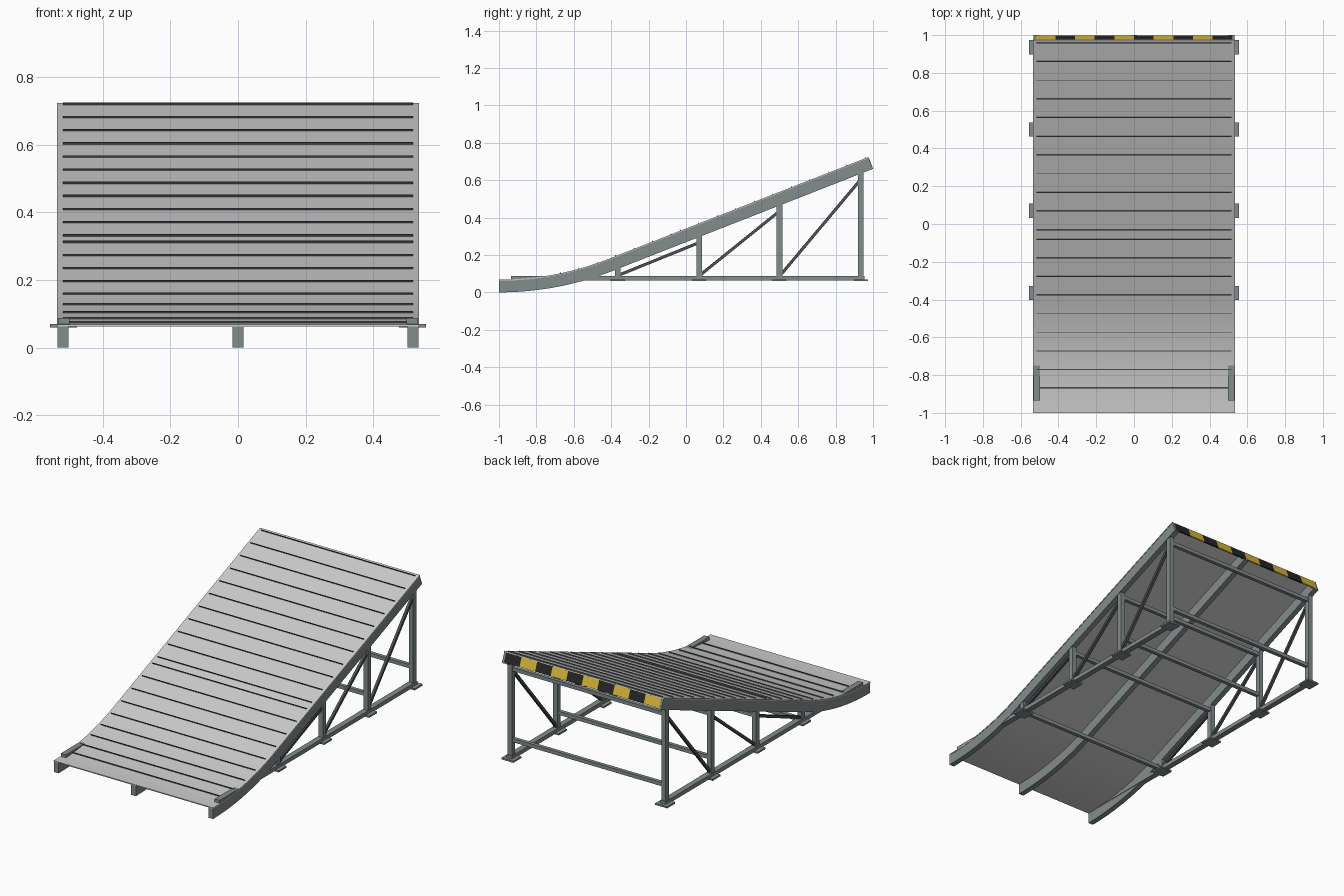
import bpy, bmesh
from math import sin, cos, tan, asin, radians
from mathutils import Matrix, Vector

if "Cube" in bpy.data.objects:
    bpy.data.objects.remove(bpy.data.objects["Cube"])


def material(name, rgb, rough=0.6):
    m = bpy.data.materials.new(name)
    m.use_nodes = True
    m.diffuse_color = (*rgb, 1)
    bsdf = m.node_tree.nodes["Principled BSDF"]
    bsdf.inputs["Base Color"].default_value = (*rgb, 1)
    bsdf.inputs["Roughness"].default_value = rough
    return m


DECK = material("light grey deck", (0.6, 0.6, 0.6))
STEEL = material("blue grey steel", (0.23, 0.265, 0.265))
DARK = material("dark grey steel", (0.075, 0.08, 0.085))
YELLOW = material("warning yellow", (0.7, 0.48, 0.04))
BLACK = material("warning black", (0.02, 0.02, 0.02))

# Riding surface: an arc that runs into a straight slope
RADIUS, SLOPE, FRONT_Z = 1.6, radians(21.4), 0.068
BEND_Y = RADIUS * sin(SLOPE) - 1
END_Y = 0.975
SIDE_X = 0.515


def surface(y):
    """Height and pitch of the riding surface at y."""
    if y < BEND_Y:
        a = asin((y + 1) / RADIUS)
        return FRONT_Z + RADIUS * (1 - cos(a)), a
    return FRONT_Z + RADIUS * (1 - cos(SLOPE)) + (y - BEND_Y) * tan(SLOPE), SLOPE


def below(y, depth):
    """Point at a depth square to the riding surface."""
    z, a = surface(y)
    return Vector((0, y + depth * sin(a), z - depth * cos(a)))


def finish(name, bm, mats):
    bmesh.ops.recalc_face_normals(bm, faces=bm.faces)
    me = bpy.data.meshes.new(name)
    bm.to_mesh(me)
    bm.free()
    for m in mats:
        me.materials.append(m)
    ob = bpy.data.objects.new(name, me)
    bpy.context.collection.objects.link(ob)
    return ob


def add_box(bm, centre, size, pitch=0.0, index=0):
    mat = Matrix.Translation(centre) @ Matrix.Rotation(pitch, 4, "X") @ Matrix.Diagonal((*size, 1))
    verts = bmesh.ops.create_cube(bm, size=1, matrix=mat)["verts"]
    for f in {f for v in verts for f in v.link_faces}:
        f.material_index = index


def box(name, centre, size, mat, pitch=0.0):
    bm = bmesh.new()
    add_box(bm, centre, size, pitch)
    return finish(name, bm, [mat])


def sweep(name, x, width, top, bottom, mat):
    """Rectangular section that follows the riding surface."""
    steps = 14
    ys = [-1 + (BEND_Y + 1) * i / steps for i in range(steps + 1)] + [END_Y]
    bm = bmesh.new()
    rings = []
    for y in ys:
        ring = []
        for side, depth in ((-1, top), (1, top), (1, bottom), (-1, bottom)):
            p = below(y, depth)
            ring.append(bm.verts.new((x + side * width / 2, p.y, p.z)))
        rings.append(ring)
    for a, b in zip(rings, rings[1:]):
        for i in range(4):
            j = (i + 1) % 4
            bm.faces.new((a[i], a[j], b[j], b[i]))
    bm.faces.new(rings[0])
    bm.faces.new(rings[-1])
    ob = finish(name, bm, [mat])
    bpy.ops.object.select_all(action="DESELECT")
    ob.select_set(True)
    bpy.context.view_layer.objects.active = ob
    bpy.ops.object.shade_smooth_by_angle(angle=radians(30))


def strut(name, x, start, end, thick, mat):
    """Square bar between two (y, z) points in a side frame."""
    d = Vector((0, end[0] - start[0], end[1] - start[1]))
    centre = Vector((x, (start[0] + end[0]) / 2, (start[1] + end[1]) / 2))
    pitch = Vector((0, 1)).angle_signed(Vector((d.y, d.z))) if d.y == 0 else asin(d.z / d.length)
    box(name, centre, (thick, d.length, thick), mat, pitch)


# Deck and curved stringers
sweep("deck", 0, 1.07, 0, 0.006, DECK)
for name, x in (("right_stringer", -0.517), ("centre_stringer", 0), ("left_stringer", 0.517)):
    sweep(name, x, 0.032, 0.006, 0.068, STEEL)

# Thin grip bars across the deck
bm = bmesh.new()
for y in [0.96 - 0.099 * i for i in range(11)] + [-0.08 - 0.0985 * i for i in range(9)]:
    add_box(bm, below(y, -0.002), (1.034, 0.003, 0.008), surface(y)[1])
finish("grip_bars", bm, [DARK])

# Striped warning board under the lip
bm = bmesh.new()
stripes, span = 10, 1.04
for i in range(stripes):
    x = -span / 2 + span * (i + 0.5) / stripes
    p = below(END_Y - 0.003, 0.034)
    add_box(bm, (x, p.y, p.z), (span / stripes, 0.008, 0.056), SLOPE, i % 2)
finish("warning_board", bm, [YELLOW, BLACK])

# Side frames: base rail, posts, feet and diagonals
POSTS = (-0.365, 0.07, 0.5, 0.935)


def post_top(y):
    return surface(y)[0] - 0.068 / cos(surface(y)[1])


for side, s in (("right", -1), ("left", 1)):
    x = s * SIDE_X
    box(f"{side}_base_rail", (x, 0.01, 0.076), (0.034, 1.89, 0.024), STEEL)
    for n, y in enumerate(POSTS):
        top = post_top(y) + 0.012
        box(f"{side}_post_{n + 1}", (x, y, (0.066 + top) / 2), (0.029, 0.03, top - 0.066), STEEL)
        box(f"{side}_foot_{n + 1}", (x, y, 0.065), (0.08, 0.076, 0.01), STEEL)
    for n, (a, b) in enumerate(zip(POSTS, POSTS[1:])):
        strut(f"{side}_diagonal_{n + 1}", x, (a + 0.005, 0.092), (b, post_top(b) - 0.03), 0.016, DARK)

# Cross beams between the side frames
BEAMS = ((0, 0.078), (1, 0.27), (2, 0.18), (2, 0.445), (3, 0.18), (3, 0.61))
for n, (i, z) in enumerate(BEAMS):
    box(f"cross_beam_{n + 1}", (0, POSTS[i], z), (2 * SIDE_X, 0.022, 0.022), STEEL)
